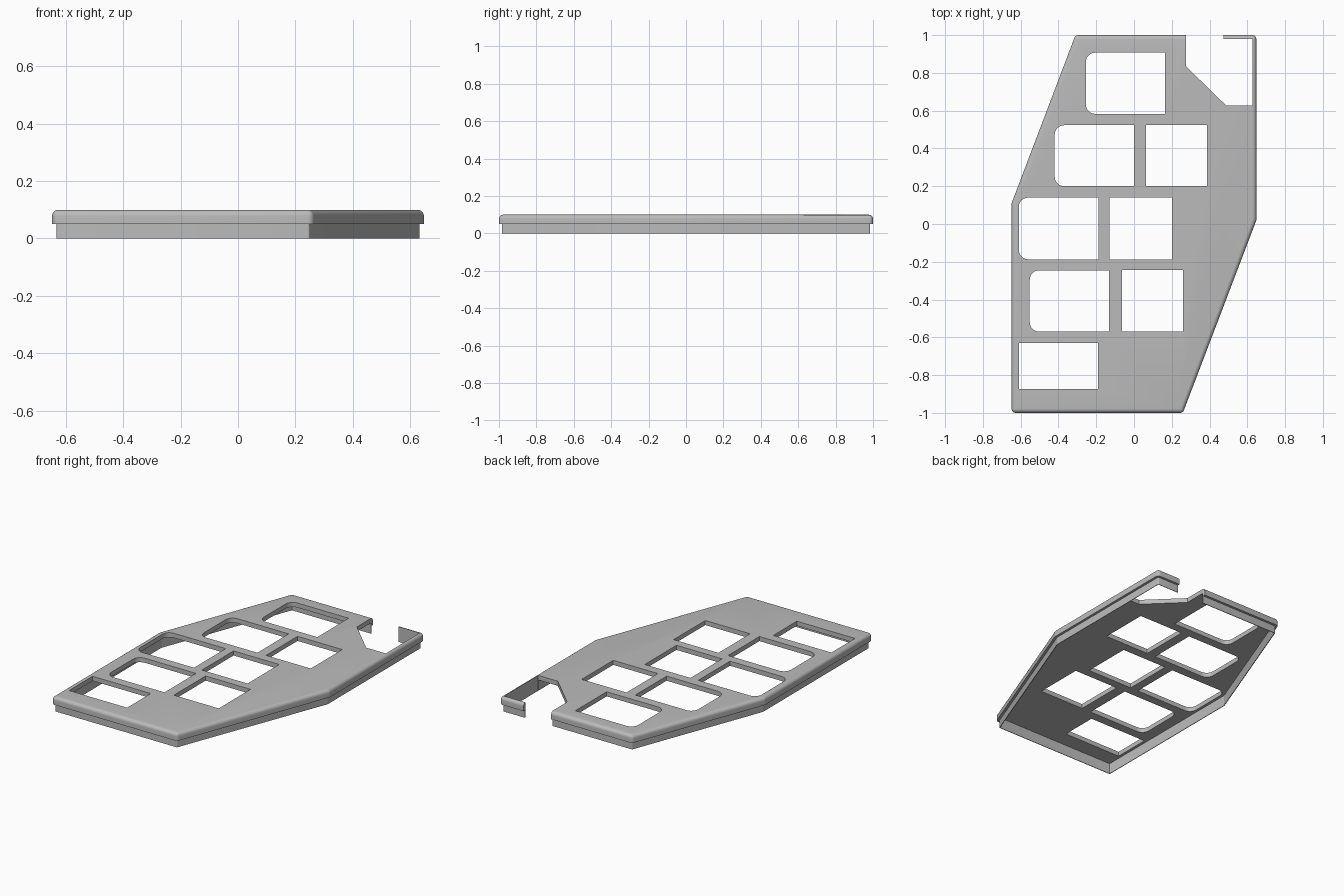
import bpy, bmesh, math
from mathutils import Vector

cube = bpy.data.objects.get("Cube")
if cube:
    bpy.data.objects.remove(cube, do_unlink=True)

OUTLINE = [(-0.648, -1), (0.259, -1), (0.648, 0.02),
           (0.648, 1), (-0.31, 1), (-0.648, 0.11)]
FILLET, WALL, TOP, RIM, ARC = 0.022, 0.02, 0.10, 0.05, 5

grey = bpy.data.materials.new("plain grey")
grey.use_nodes = True
colour = (0.5, 0.5, 0.5, 1)
grey.diffuse_color = colour
grey.node_tree.nodes["Principled BSDF"].inputs["Base Color"].default_value = colour


def make_object(name, bm):
    bmesh.ops.remove_doubles(bm, verts=bm.verts, dist=0.00005)
    bmesh.ops.recalc_face_normals(bm, faces=bm.faces)
    mesh = bpy.data.meshes.new(name)
    bm.to_mesh(mesh)
    bm.free()
    mesh.materials.append(grey)
    obj = bpy.data.objects.new(name, mesh)
    bpy.context.collection.objects.link(obj)
    return obj


def inset_loop(inset):
    """Outline moved inward, with corners rounded by what remains of the fillet."""
    core, radius = max(inset, FILLET), max(FILLET - inset, 0)
    pts = [Vector(p) for p in OUTLINE]
    loop = []
    for i, p in enumerate(pts):
        a, b = (p - pts[i - 1]).normalized(), (pts[(i + 1) % len(pts)] - p).normalized()
        n1, n2 = Vector((a.y, -a.x)), Vector((b.y, -b.x))
        centre = p - (n1 + n2) * core / (1 + n1.dot(n2))
        start, turn = math.atan2(n1.y, n1.x), math.acos(n1.dot(n2))
        for k in range(ARC + 1):
            t = start + turn * k / ARC
            loop.append(centre + radius * Vector((math.cos(t), math.sin(t))))
    return loop


def add_prism(bm, points, low=-0.2, high=0.3):
    face = bm.faces.new([bm.verts.new((x, y, low)) for x, y in points])
    grown = bmesh.ops.extrude_face_region(bm, geom=[face])["geom"]
    bmesh.ops.translate(bm, vec=(0, 0, high - low),
                        verts=[v for v in grown if isinstance(v, bmesh.types.BMVert)])


def window(x0, x1, y0, y1, r):
    """Rectangle with its two left corners rounded."""
    pts = [(x0, y0), (x1, y0), (x1, y1), (x0, y1)]
    if r:
        pts = [(x1, y0), (x1, y1)]
        for cy, first in ((y1 - r, 90), (y0 + r, 180)):
            for k in range(7):
                t = math.radians(first + 15 * k)
                pts.append((x0 + r + r * math.cos(t), cy + r * math.sin(t)))
    return pts


# Hollow cover: wall section swept round the outline, from underside to top
section = [(WALL, 0.07), (WALL, 0), (0.016, 0), (0.016, RIM), (0, RIM)]
for k in range(7):
    t = math.radians(15 * k)
    section.append((FILLET * (1 - math.cos(t)), TOP - FILLET + FILLET * math.sin(t)))
bm = bmesh.new()
rings = [[bm.verts.new((p.x, p.y, z)) for p in inset_loop(d)] for d, z in section]
for low, high in zip(rings, rings[1:]):
    for i in range(len(low)):
        j = (i + 1) % len(low)
        bm.faces.new((low[i], low[j], high[j], high[i]))
bm.faces.new(rings[0])
bm.faces.new(rings[-1])
cover = make_object("cover_plate", bm)

# Key windows and the corner notch
bm = bmesh.new()
for x0, x1, y0, y1, r in [
        (-0.255, 0.165, 0.583, 0.907, 0.05), (-0.42, 0.0, 0.2, 0.523, 0.05),
        (-0.61, -0.187, -0.187, 0.14, 0.05), (-0.552, -0.132, -0.57, -0.245, 0.05),
        (-0.61, -0.19, -0.873, -0.63, 0), (0.063, 0.386, 0.2, 0.525, 0),
        (-0.13, 0.2, -0.187, 0.14, 0), (-0.064, 0.26, -0.57, -0.243, 0)]:
    add_prism(bm, window(x0, x1, y0, y1, r))
side, back = 0.648 - 0.0195, 1 - 0.0195
add_prism(bm, [(0.275, 1.1), (0.275, 0.835), (0.487, 0.628), (side, 0.628),
               (side, back), (0.475, back), (0.475, 1.1)])
cutter = make_object("opening_cutter", bm)
cutter.hide_render = True

cut = cover.modifiers.new("openings", "BOOLEAN")
cut.operation, cut.solver, cut.object = "DIFFERENCE", "EXACT", cutter
bpy.ops.object.select_all(action="DESELECT")
bpy.context.view_layer.objects.active = cover
cover.select_set(True)
bpy.ops.object.modifier_apply(modifier=cut.name)
bpy.data.objects.remove(cutter, do_unlink=True)
bpy.ops.object.shade_smooth_by_angle(angle=math.radians(30))
